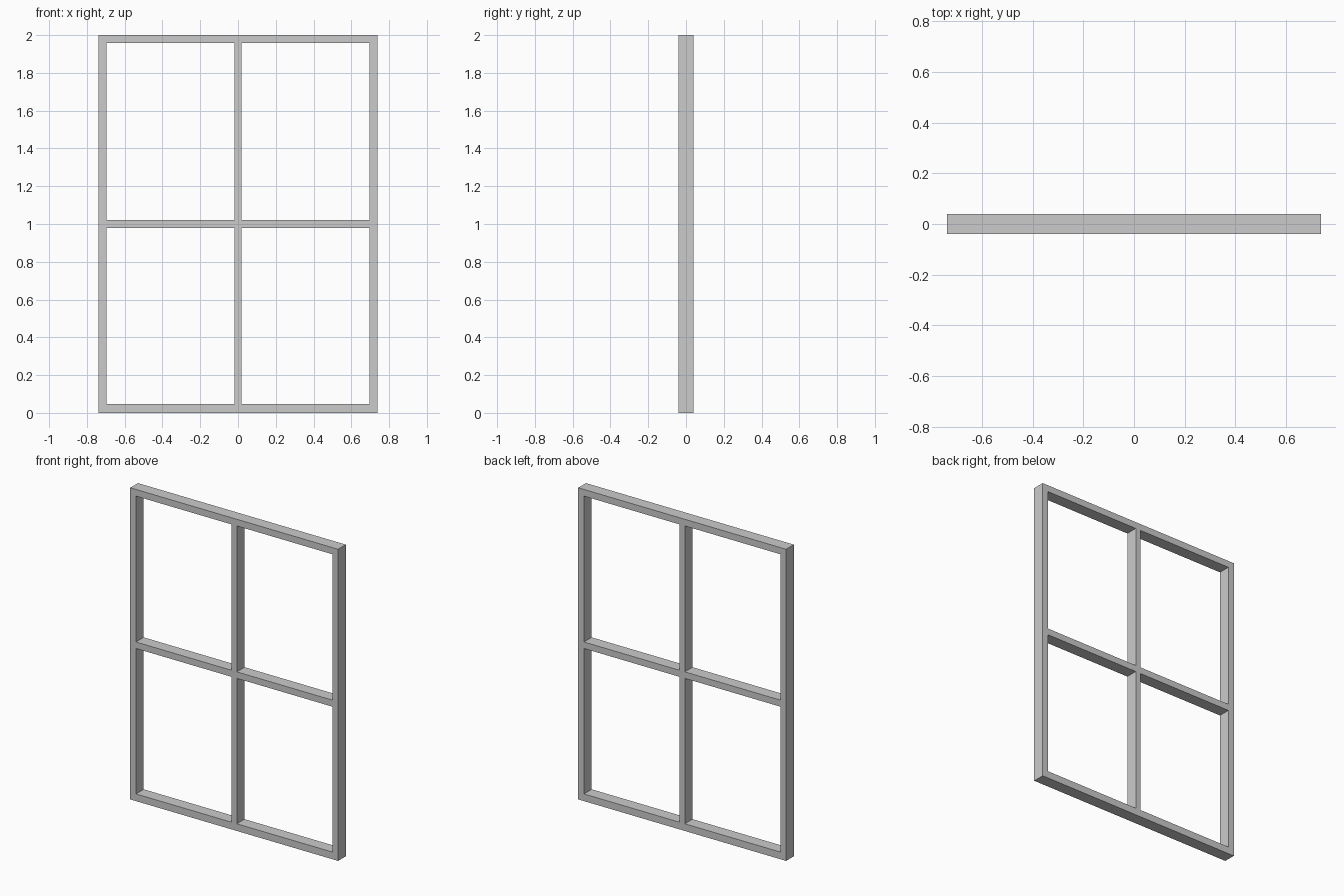
import bpy, bmesh

if "Cube" in bpy.data.objects:
    bpy.data.objects.remove(bpy.data.objects["Cube"])

DEPTH = 0.078
# Edges of the vertical and horizontal bars; odd gaps between them are panes
XS = [-0.738, -0.697, -0.019, 0.019, 0.697, 0.738]
ZS = [0.0, 0.046, 0.979, 1.021, 1.957, 2.0]

# One seamless four-pane window frame: flat lattice with open panes
bm = bmesh.new()
v = [[bm.verts.new((x, -DEPTH / 2, z)) for z in ZS] for x in XS]
for i in range(len(XS) - 1):
    for j in range(len(ZS) - 1):
        if i % 2 and j % 2:
            continue  # open pane
        bm.faces.new((v[i][j], v[i + 1][j], v[i + 1][j + 1], v[i][j + 1]))

# Pull the lattice back to give the bars their depth
ext = bmesh.ops.extrude_face_region(bm, geom=bm.faces[:], use_keep_orig=True)
moved = [e for e in ext["geom"] if isinstance(e, bmesh.types.BMVert)]
bmesh.ops.translate(bm, verts=moved, vec=(0, DEPTH, 0))
bmesh.ops.recalc_face_normals(bm, faces=bm.faces[:])

mesh = bpy.data.meshes.new("window_frame")
bm.to_mesh(mesh)
bm.free()
frame = bpy.data.objects.new("window_frame", mesh)
bpy.context.collection.objects.link(frame)
